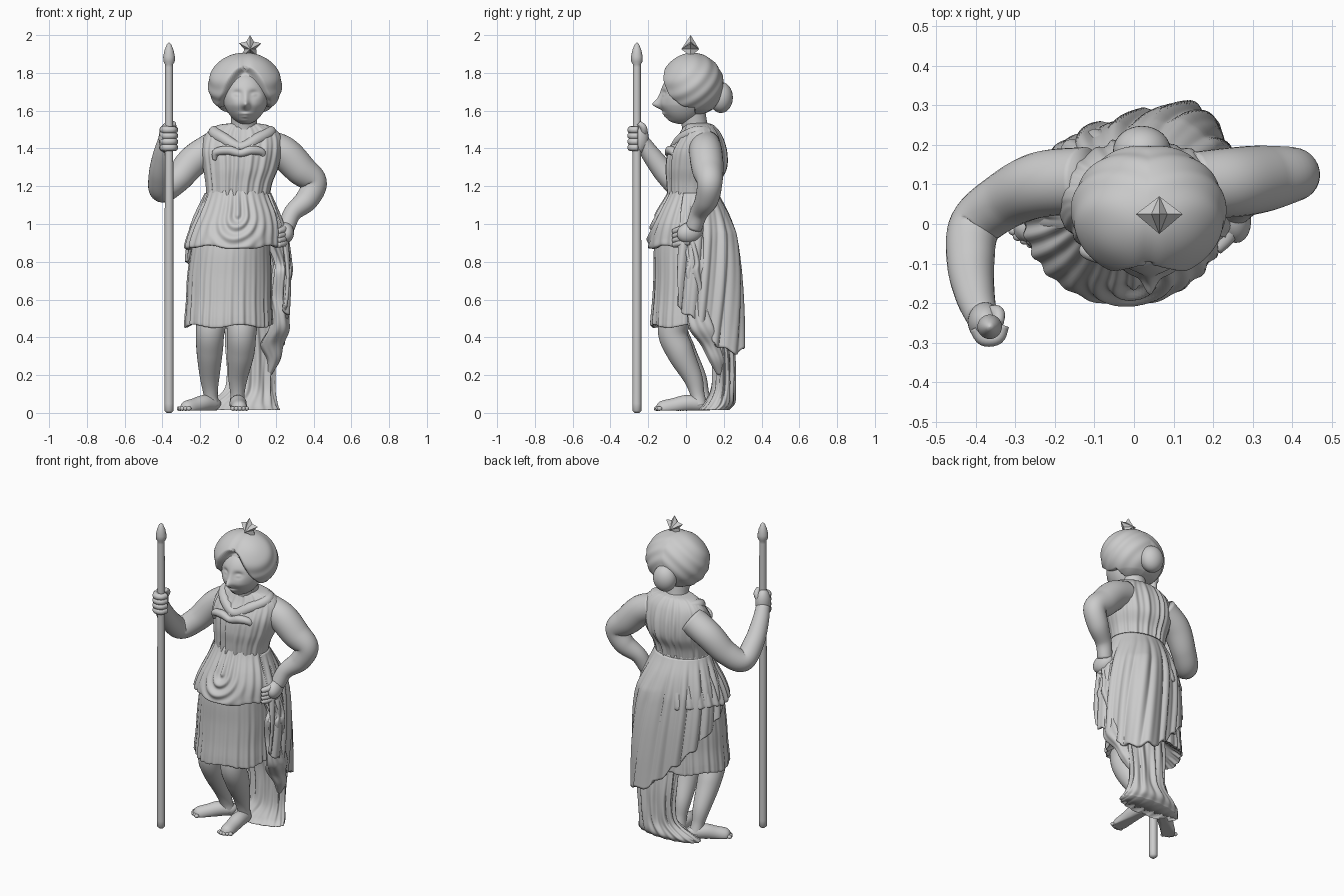
import bpy, bmesh
from math import sin, cos, pi, exp, sqrt, radians
from mathutils import Vector


def spline(rows, t):
    """Catmull-Rom through equally spaced rows, t in 0..1."""
    rows = [Vector(r) for r in rows]
    f = t * (len(rows) - 1)
    i = min(int(f), len(rows) - 2)
    f -= i
    b, c = rows[i], rows[i + 1]
    a = rows[i - 1] if i else b * 2 - c
    d = rows[i + 2] if i + 2 < len(rows) else c * 2 - b
    return 0.5 * (2 * b + (c - a) * f + (2 * a - 5 * b + 4 * c - d) * f * f
                  + (3 * b - a - 3 * c + d) * f ** 3)


def grid(name, fn, nu, nv, wrap=True, cap=True):
    """Smooth surface from fn(u, v); u wraps round, ends capped."""
    bm = bmesh.new()
    cols = nu if wrap else nu + 1
    vs = [[bm.verts.new(fn(i / nu, j / nv)) for i in range(cols)] for j in range(nv + 1)]
    for j in range(nv):
        for i in range(nu):
            k = (i + 1) % cols
            bm.faces.new((vs[j][i], vs[j][k], vs[j + 1][k], vs[j + 1][i]))
    if wrap and cap:
        bm.faces.new(vs[0])
        bm.faces.new(vs[-1])
    bmesh.ops.recalc_face_normals(bm, faces=bm.faces)
    me = bpy.data.meshes.new(name)
    bm.to_mesh(me)
    bm.free()
    me.polygons.foreach_set("use_smooth", [True] * len(me.polygons))
    ob = bpy.data.objects.new(name, me)
    bpy.context.collection.objects.link(ob)
    return ob


def loft(name, rows, fold=lambda a, v, z: 0, hem=lambda a, v: 0, nu=200, nv=50):
    """Stacked ellipses (z, cx, cy, rx, ry) with radial folds; front is a = -pi/2."""
    def fn(u, v):
        a = 2 * pi * u
        z, cx, cy, rx, ry = spline(rows, v)
        f = fold(a, v, z)
        return (cx + (rx + f) * cos(a), cy + (ry + f) * sin(a), z + hem(a, v))
    return grid(name, fn, nu, nv)


def tube(name, pts, nu=28, per=8, floor=None):
    """Round limb through (x, y, z, radius) points."""
    n = per * (len(pts) - 1)
    s = [spline(pts, i / n) for i in range(n + 1)]
    pos = [Vector(p[:3]) for p in s]
    frames, prev = [], None
    for i in range(n + 1):
        t = (pos[min(i + 1, n)] - pos[max(i - 1, 0)]).normalized()
        x = t.orthogonal().normalized() if prev is None else (prev - t * prev.dot(t)).normalized()
        prev = x
        frames.append((x, t.cross(x)))

    def fn(u, v):
        i = round(v * n)
        p = pos[i] + (frames[i][0] * cos(2 * pi * u) + frames[i][1] * sin(2 * pi * u)) * s[i][3]
        if floor is not None:
            p.z = max(p.z, floor)
        return p
    return grid(name, fn, nu, n)


def blob(name, loc, scale, rot=(0, 0, 0)):
    bpy.ops.mesh.primitive_uv_sphere_add(segments=32, ring_count=20, location=loc, rotation=rot)
    ob = bpy.context.object
    ob.name, ob.scale = name, scale
    bpy.ops.object.shade_smooth()
    return ob


def bump(x, z, x0, z0, sx, sz):
    return exp(-((x - x0) / sx) ** 2 - ((z - z0) / sz) ** 2)


# Staff with pointed tip
grid("staff", lambda u, v: (lambda r: (-.365 + r[0] * cos(2 * pi * u), -.26 + r[0] * sin(2 * pi * u), r[1]))(
    [(.012, 0), (.024, .012), (.024, .05), (.023, 1.0), (.021, 1.83), (.021, 1.845), (.03, 1.86),
     (.031, 1.885), (.024, 1.92), (.012, 1.95), (.002, 1.96)][round(v * 10)]), 28, 10)


# Head with modelled face
def face(u, v):
    a, b = 2 * pi * u, pi * (.002 + .996 * v)
    x, y, z = .118 * cos(a) * sin(b), .122 * sin(a) * sin(b), 1.668 + .14 * cos(b)
    if z < 1.63:
        x *= 1 - (1.63 - z) * 1.2
    if y < 0:
        y -= .038 * bump(x, z, 0, 1.632, .02, .022) + .012 * bump(x, z, 0, 1.66, .016, .035)
        y -= .012 * bump(x, z, 0, 1.583, .028, .009) + .01 * bump(x, z, 0, 1.568, .022, .008)
        y -= .014 * bump(x, z, 0, 1.545, .035, .016)
        for s in (-1, 1):
            y += .016 * bump(x, z, s * .045, 1.69, .026, .02)
            y -= .008 * bump(x, z, s * .045, 1.685, .015, .01) + .006 * bump(x, z, s * .05, 1.63, .03, .025)
    return (.04 + x, -.015 + y, z)


grid("head", face, 120, 110)


# Parted hair swept back, with an opening for the face
def hair_fn(u, v):
    a, b = 2 * pi * u, pi * (.003 + .994 * v)
    d = Vector((cos(a) * sin(b), sin(a) * sin(b), cos(b)))
    x, z = .195 * d.x, 1.735 + .17 * d.z
    w = .128 * sqrt(min(1, max(0, (1.83 - z) / .18)))
    s = min(1, max(0, (w - abs(x)) / .03 + .5)) if d.y < .1 else 0
    s = s * s * (3 - 2 * s) * (0 if z > 1.84 else 1)
    r = 1 - .28 * s
    r -= .07 * exp(-(x / .025) ** 2) * max(0, -d.y) * (1 - s)
    r += .012 * sin(12 * d.z + 9 * abs(d.x) - 9 * d.y) * (1 - s) * sin(b)
    r -= .12 * max(0, -d.z - .75) * 2
    return (.037 + .195 * d.x * r, .03 + .17 * d.y * r, 1.735 + .172 * d.z * r)


grid("hair", hair_fn, 160, 110)
blob("hair_bun", (.02, .185, 1.67), (.073, .063, .082))
tube("neck", [(.03, .06, 1.4, .1), (.03, .05, 1.5, .07), (.035, .03, 1.6, .072)])

# Faceted star ornament
bm = bmesh.new()
rim = [bm.verts.new((.064 + r * sin(pi * i / 5), .025, 1.938 + r * cos(pi * i / 5)))
       for i in range(10) for r in [.062 if i % 2 == 0 else .034]]
for y in (-.025, .07):
    c = bm.verts.new((.064, y, 1.925))
    for i in range(10):
        bm.faces.new((rim[i], rim[(i + 1) % 10], c))
bmesh.ops.recalc_face_normals(bm, faces=bm.faces)
me = bpy.data.meshes.new("star")
bm.to_mesh(me)
bpy.context.collection.objects.link(bpy.data.objects.new("star", me))

# Pleated bodice
loft("bodice", [(1.535, .03, .06, .06, .055), (1.52, .025, .07, .14, .08), (1.47, .025, .075, .2, .112),
                (1.39, .02, .062, .215, .15), (1.3, .015, .055, .2, .158), (1.22, .005, .04, .178, .138),
                (1.14, 0, .035, .166, .128)],
     fold=lambda a, v, z: (.005 * cos(20 * a + 2 * sin(3 * a)) + .003 * cos(33 * a)) * min(1, v * 2) * abs(sin(a)))
# Soft cowl neckline and gathered chest fold
tube("neckline_fold", [(.03, .15, 1.455, .03), (-.08, .115, 1.485, .03), (-.125, .05, 1.485, .032),
                       (-.075, -.02, 1.45, .032), (.015, -.055, 1.405, .03), (.105, -.02, 1.45, .032),
                       (.17, .05, 1.485, .032), (.135, .115, 1.485, .03), (.03, .15, 1.455, .03)])
tube("chest_fold", [(-.125, -.06, 1.34, .01), (-.115, -.07, 1.38, .02), (-.05, -.085, 1.39, .024),
                    (.01, -.092, 1.375, .02), (.07, -.085, 1.39, .024), (.125, -.065, 1.38, .02),
                    (.135, -.05, 1.34, .01)])


# Bloused overfold with U-shaped front folds
def overfold(a, v, z):
    f = .006 * cos(24 * a + 2 * sin(2 * a))
    front = max(0, -sin(a)) ** 3
    d = sqrt((cos(a) * .24 / .14) ** 2 + (min(0, z - 1.05) / .17) ** 2)
    u = .01 * cos(d * 17) * exp(-(d / 1.1) ** 4)
    return (f * (1 - front) + u * front) * (1 if v < .9 else 0) * min(1, v * 4)


loft("overfold", [(1.19, 0, .036, .16, .122), (1.14, 0, .034, .178, .142), (1.06, 0, .028, .212, .18),
                  (.99, -.008, .022, .238, .205), (.92, -.02, .02, .252, .222), (.88, -.025, .02, .253, .222),
                  (.885, -.025, .02, .215, .19), (.95, -.02, .02, .1, .1)],
     overfold, hem=lambda a, v: v ** 3 * (.018 * cos(4 * a + 2.4) + .008 * cos(9 * a)), nv=70)

# Knee-length pleated skirt
loft("skirt", [(.95, -.03, .03, .2, .19), (.85, -.04, .03, .212, .2), (.72, -.047, .03, .222, .2),
               (.6, -.05, .027, .224, .202), (.5, -.052, .025, .23, .208), (.46, -.052, .025, .228, .206),
               (.475, -.052, .025, .2, .18), (.55, -.05, .025, .08, .08)],
     lambda a, v, z: (.006 * cos(26 * a + 2 * sin(3 * a)) + .004 * cos(41 * a)) * (v if v < .9 else 0),
     hem=lambda a, v: .012 * v * cos(5 * a))

# Mantle hung diagonally across the back, with a tail towards the left
hems = [(.56, 0), (.46, 0), (.33, 0), (.35, 0), (.48, 0), (.62, 0), (.76, 0), (.88, 0)]
sizes = [(.168, .134), (.21, .18), (.245, .205), (.26, .216), (.266, .222),
         (.266, .224), (.262, .224), (.255, .222), (.25, .22)]


def mantle(u, v):
    a = radians(-18 + 213 * u)
    z = 1.16 + (spline(hems, u)[0] + .012 * cos(17 * a) - 1.16) * v
    rx, ry = spline(sizes, max(0, min(1, (1.16 - z) / .82)))
    f = (.007 * cos(19 * a - 9 * z) + .004 * cos(33 * a - 14 * z)) * min(1, v * 3)
    f += .078 * sqrt(v) * exp(-((a - radians(60)) / .42) ** 2) * min(1, v * 4)
    return ((rx + f) * cos(a), .03 + (ry + f) * sin(a), z)


m = grid("mantle", mantle, 170, 60, wrap=False).modifiers.new("thickness", "SOLIDIFY")
m.thickness, m.offset = .018, 0

# Zigzag drape under the hip hand
loft("side_drape", [(.93, .2, .03, .06, .07), (.8, .235, .05, .045, .05), (.74, .235, .04, .05, .06),
                    (.62, .215, .06, .05, .055), (.52, .22, .07, .045, .065), (.44, .215, .09, .055, .07),
                    (.36, .18, .13, .06, .05), (.28, .19, .16, .035, .04), (.2, .165, .18, .012, .015)],
     lambda a, v, z: .009 * cos(7 * a + 14 * z) * (1 - v), nu=90)

# Long hem reaching the ground behind the legs
loft("trailing_cloth", [(.52, .06, .17, .13, .06), (.35, .07, .195, .13, .055), (.22, .07, .2, .12, .055),
                        (.12, .06, .195, .13, .06), (.05, .02, .175, .185, .08), (.015, .01, .145, .21, .08)],
     lambda a, v, z: .008 * cos(11 * a + 5 * z) * sin(pi * min(v + .1, 1)) + .003 * cos(19 * a))

# Legs
tube("right_leg", [(-.12, -.01, .6, .1), (-.145, -.065, .45, .078), (-.15, -.02, .33, .07),
                   (-.15, .055, .19, .052), (-.145, .085, .1, .038), (-.14, .1, .04, .042)], floor=.012)
tube("left_leg", [(.03, -.01, .6, .1), (.02, -.07, .44, .08), (.015, -.03, .32, .072),
                  (.0, .035, .19, .052), (-.003, .06, .1, .038), (-.003, .07, .04, .042)], floor=.012)


# Bare feet with toes
def foot(name, heel, toe):
    h, t = Vector(heel), Vector(toe)
    d = t - h
    side = Vector((-d.y, d.x)).normalized()
    prof = [(-.08, .03, .012), (0, .042, .036), (.3, .05, .045), (.6, .036, .042), (.85, .022, .04), (.96, .015, .02)]
    tube(name, [(*(h + d * k), z, r) for k, z, r in prof], floor=.012)
    for i in range(5):
        p = h + d * (.98 - .03 * abs(i - 1.5)) + side * (i - 2) * .018
        blob(f"{name}_toe_{i}", (p.x, p.y, .023), (.013, .013, .012))


foot("right_foot", (-.12, .115), (-.3, -.035))
foot("left_foot", (-.004, .085), (.01, -.165))

# Arms
tube("right_arm", [(-.12, .11, 1.41, .085), (-.235, .1, 1.335, .083), (-.325, .06, 1.235, .073),
                   (-.402, -.005, 1.18, .066), (-.413, -.1, 1.26, .06), (-.402, -.18, 1.36, .05),
                   (-.385, -.235, 1.44, .04)])
tube("left_arm", [(.15, .1, 1.42, .082), (.245, .105, 1.375, .088), (.33, .115, 1.29, .084),
                  (.403, .125, 1.22, .068), (.365, .11, 1.13, .062), (.29, .07, 1.06, .048),
                  (.255, .04, .98, .044)])
# Hand gripping the staff
blob("right_palm", (-.376, -.248, 1.455), (.044, .05, .082))
for i in range(4):
    tube(f"right_finger_{i}", [(-.365 + .032 * cos(a), -.26 + .032 * sin(a), 1.405 + .031 * i, .021 - .001 * k)
                               for k, a in enumerate((pi, 1.35 * pi, 1.7 * pi, 2.05 * pi))], 14, 5)
tube("right_thumb", [(-.37, -.225, 1.47, .02), (-.345, -.225, 1.51, .018), (-.342, -.25, 1.535, .013)], 14, 5)
# Hand resting on the hip
blob("left_palm", (.25, .02, .955), (.045, .07, .055), (.3, 0, .2))
for i in range(4):
    z = .98 - .024 * i
    tube(f"left_finger_{i}", [(.255, .02, z, .02), (.24, -.03, z - .01, .019), (.21, -.065, z - .02, .014)], 14, 5)
